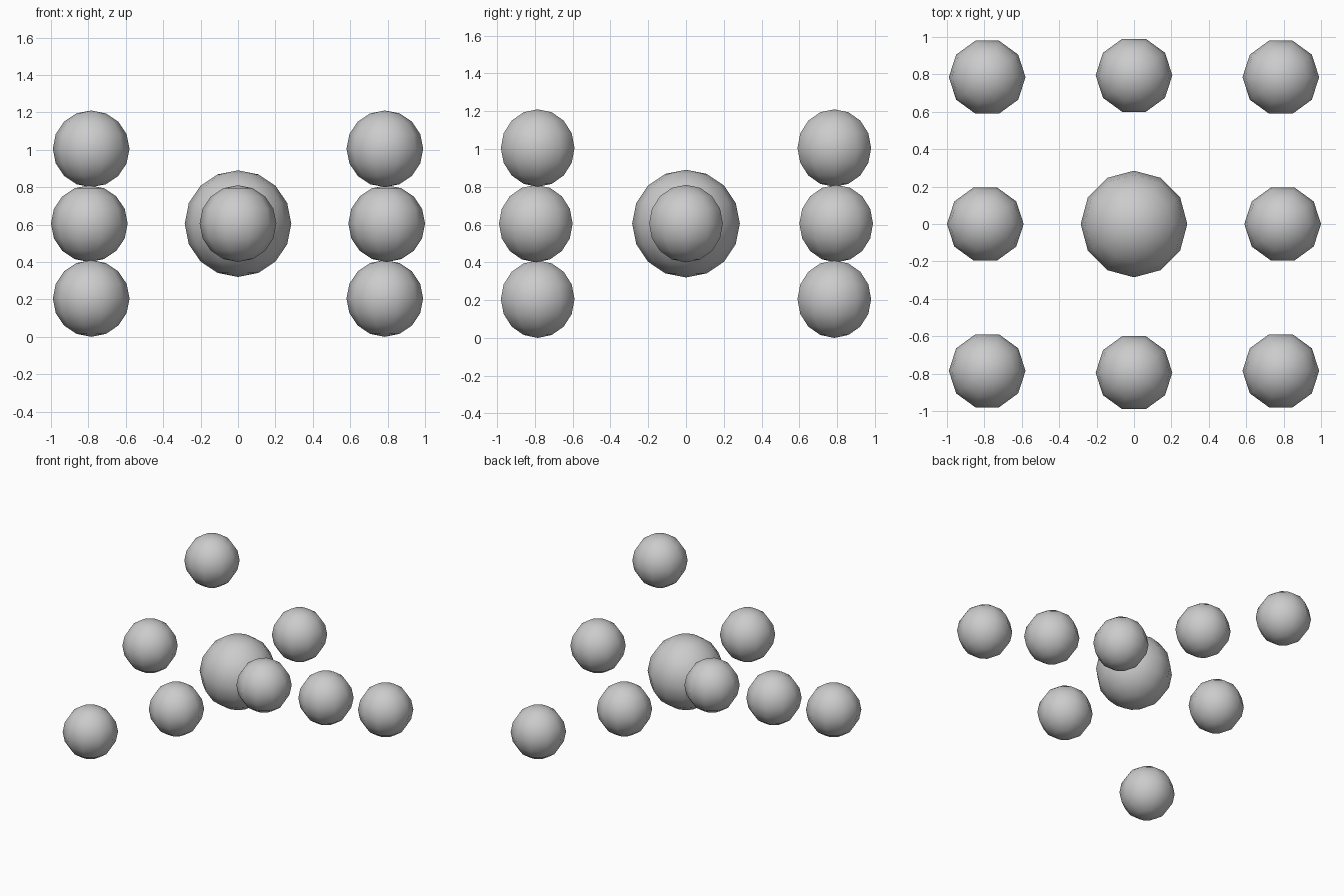
import bpy
import bmesh
from math import pi
from mathutils import Matrix

if "Cube" in bpy.data.objects:
    bpy.data.objects.remove(bpy.data.objects["Cube"])

MID_Z = 0.605    # height of the central sphere
SMALL_R = 0.205
CORE_R = 0.285
EDGE = 0.795     # distance of the side spheres from the middle
CORNER = 0.785   # offset of the corner spheres
RISE = 0.4       # corner height above or below the middle


def ball(name, location, radius, segments, rings=8):
    bm = bmesh.new()
    bmesh.ops.create_uvsphere(bm, u_segments=segments, v_segments=rings, radius=radius,
                              matrix=Matrix.Rotation(pi / 2, 4, 'Z'))
    for f in bm.faces:
        f.smooth = True
    mesh = bpy.data.meshes.new(name)
    bm.to_mesh(mesh)
    bm.free()
    obj = bpy.data.objects.new(name, mesh)
    obj.location = location
    bpy.context.collection.objects.link(obj)
    return obj


# Large central sphere
ball("core_sphere", (0, 0, MID_Z), CORE_R, 12)

# Ring of eight small spheres: sides level, corners alternately high and low
for x in (-1, 0, 1):
    for y in (-1, 0, 1):
        if x == 0 and y == 0:
            continue
        if x and y:
            ball("corner_sphere", (x * CORNER, y * CORNER, MID_Z - x * y * RISE), SMALL_R, 10)
        else:
            ball("side_sphere", (x * EDGE, y * EDGE, MID_Z), SMALL_R, 10)
